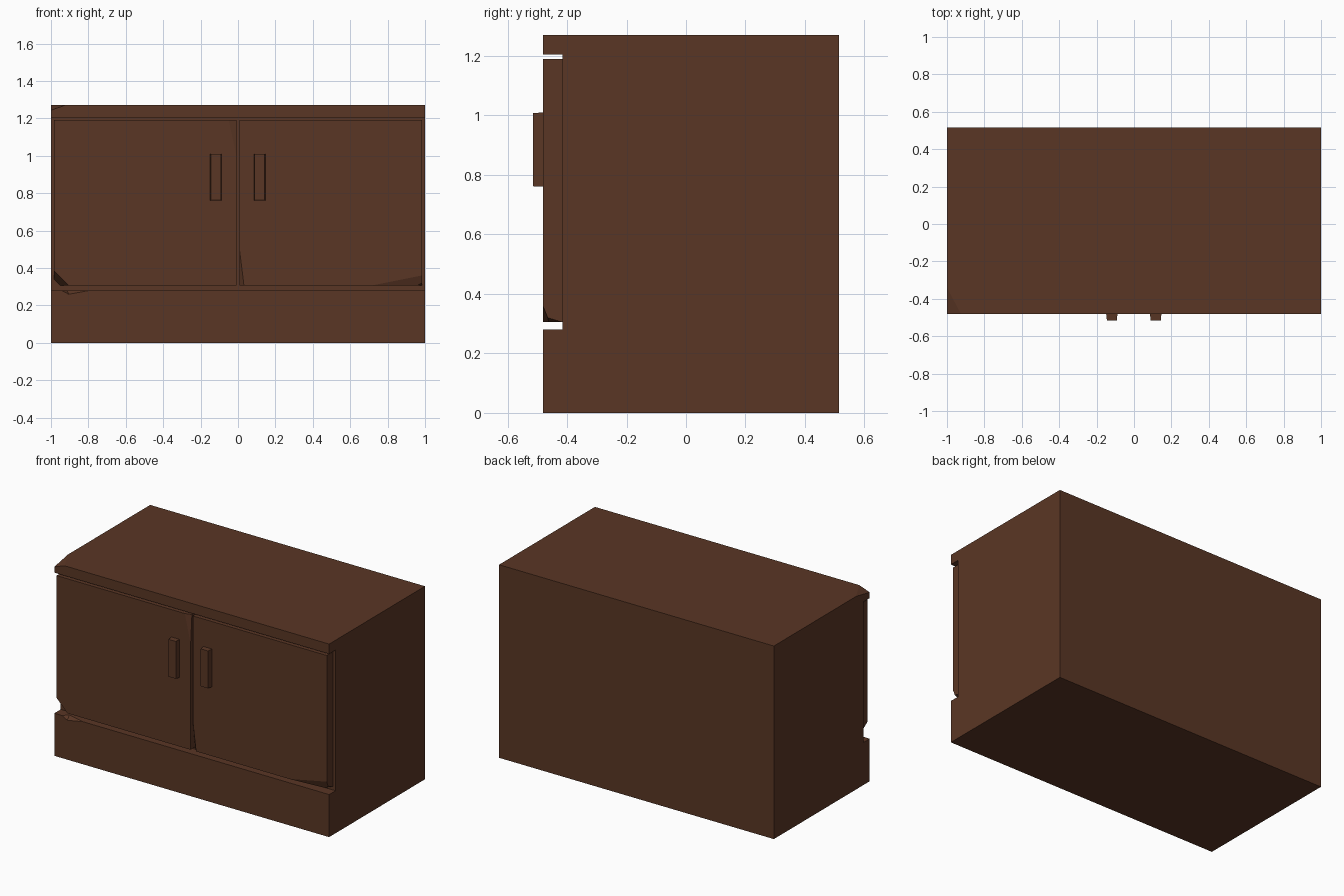
import bpy, bmesh
from mathutils import Vector

if "Cube" in bpy.data.objects:
    bpy.data.objects.remove(bpy.data.objects["Cube"])

wood = bpy.data.materials.new("dark brown wood")
wood.diffuse_color = (0.102, 0.037, 0.018, 1)
wood.use_nodes = True
wood.node_tree.nodes["Principled BSDF"].inputs["Base Color"].default_value = wood.diffuse_color


def finish(name, bm):
    bmesh.ops.recalc_face_normals(bm, faces=bm.faces)
    me = bpy.data.meshes.new(name)
    bm.to_mesh(me)
    bm.free()
    me.materials.append(wood)
    ob = bpy.data.objects.new(name, me)
    bpy.context.collection.objects.link(ob)
    return ob


def hull(points):
    bm = bmesh.new()
    for p in points:
        bm.verts.new(p)
    bmesh.ops.convex_hull(bm, input=bm.verts)
    bmesh.ops.dissolve_limit(bm, angle_limit=0.01, verts=bm.verts, edges=bm.edges)
    return bm


def box(x0, x1, y0, y1, z0, z1):
    return hull([(x, y, z) for x in (x0, x1) for y in (y0, y1) for z in (z0, z1)])


def chip(bm, a, b, c, centre):
    """Slice off the corner lying beyond the plane a-b-c."""
    a, b, c = Vector(a), Vector(b), Vector(c)
    n = (b - a).cross(c - a).normalized()
    if n.dot(Vector(centre) - a) > 0:
        n = -n
    r = bmesh.ops.bisect_plane(bm, geom=bm.verts[:] + bm.edges[:] + bm.faces[:],
                               plane_co=a, plane_no=n, clear_outer=True)
    edges = [e for e in r["geom_cut"] if isinstance(e, bmesh.types.BMEdge)]
    bmesh.ops.holes_fill(bm, edges=edges, sides=0)


F, R, B = -0.481, -0.415, 0.515   # front face, recess and back depths

# Carcass: side profile with plinth and top overhanging the door recess
profile = [(B, 0), (F, 0), (F, 0.28), (R, 0.28), (R, 1.205), (F, 1.205), (F, 1.27), (B, 1.27)]
bm = bmesh.new()
face = bm.faces.new([bm.verts.new((-1, y, z)) for y, z in profile])
ext = bmesh.ops.extrude_face_region(bm, geom=[face])
bmesh.ops.translate(bm, vec=(2, 0, 0),
                    verts=[v for v in ext["geom"] if isinstance(v, bmesh.types.BMVert)])
bmesh.ops.recalc_face_normals(bm, faces=bm.faces)
# worn top corner
chip(bm, (-1, -0.34, 1.27), (-0.925, F, 1.27), (-1, F, 1.243), (0, 0, 0.6))
carcass = finish("cabinet_body", bm)

# Worn notch in the plinth's front edge
notch = finish("plinth_notch_cutter", hull([(-0.99, -0.5, 0.295), (-0.9, -0.5, 0.247),
                                            (-0.64, -0.5, 0.295), (-0.92, -0.425, 0.295)]))
notch.hide_render = True
notch.hide_viewport = True
mod = carcass.modifiers.new("notch", "BOOLEAN")
mod.object = notch
mod.operation = "DIFFERENCE"
mod.solver = "EXACT"

# Doors with worn corners
Z0, Z1 = 0.305, 1.19
bm = box(-0.983, -0.008, F, R + 0.003, Z0, Z1)
mid = (-0.5, -0.45, 0.75)
chip(bm, (-0.983, F, 0.385), (-0.905, F, Z0), (-0.983, R, 0.34), mid)
chip(bm, (-0.05, F, Z1), (-0.008, F, 1.0), (-0.008, -0.468, Z1), mid)
finish("left_door", bm)

bm = box(0.008, 0.983, F, R + 0.003, Z0, Z1)
mid = (0.5, -0.45, 0.75)
chip(bm, (0.71, F, Z0), (0.983, F, 0.36), (0.983, -0.465, 0.32), mid)
chip(bm, (0.983, -0.465, 0.32), (0.983, R, Z0), (0.955, -0.465, Z0), mid)
chip(bm, (0.008, F, 0.5), (0.032, F, Z0), (0.008, -0.455, Z0), mid)
finish("right_door", bm)

# Handles, slightly tapered toward the front
for name, x0, x1 in (("left_handle", -0.149, -0.088), ("right_handle", 0.085, 0.147)):
    t = 0.004
    pts = [(x, F + 0.004, z) for x in (x0, x1) for z in (0.76, 1.01)]
    pts += [(x, -0.515, z) for x in (x0 + t, x1 - t) for z in (0.762, 1.008)]
    finish(name, hull(pts))
